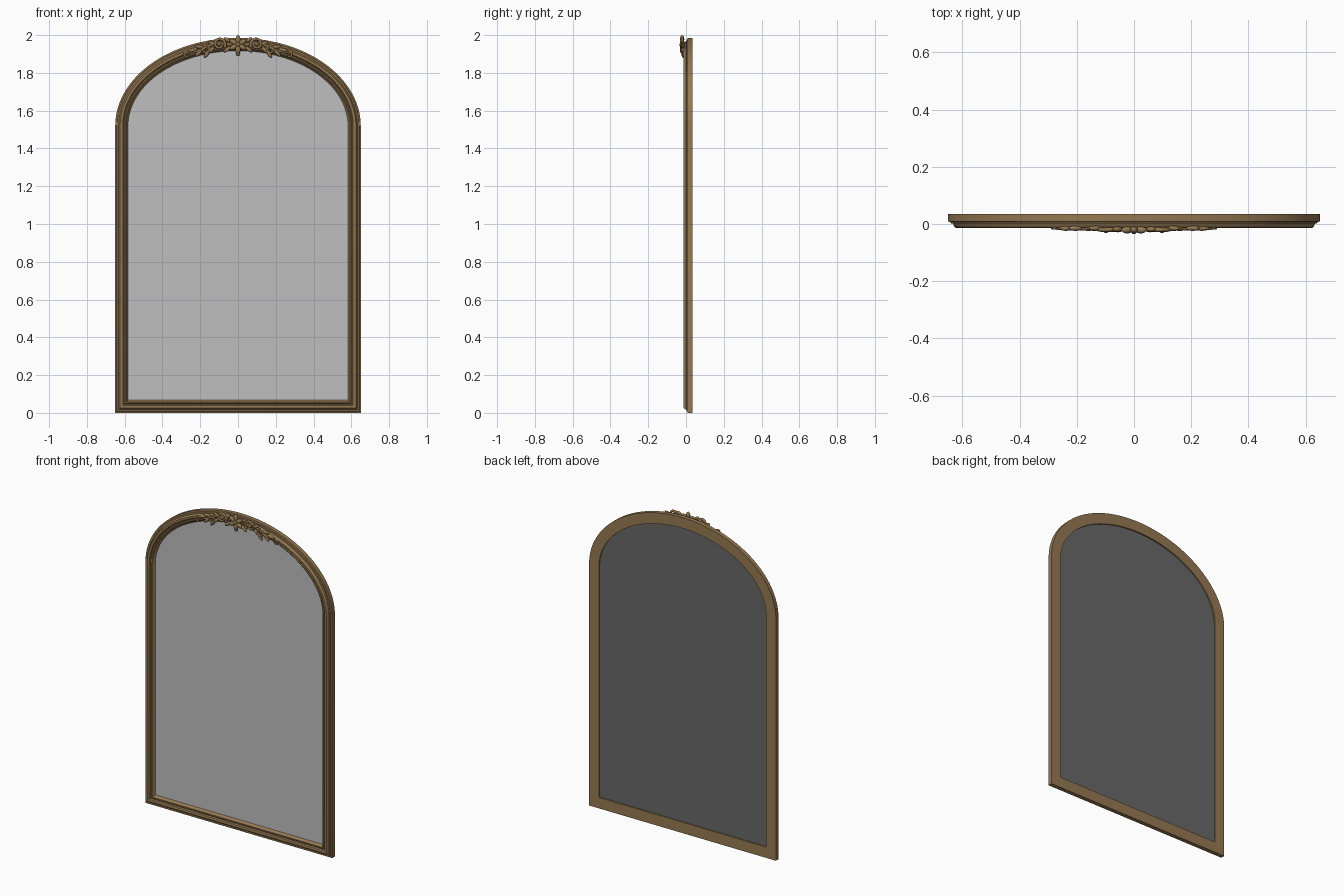
import bpy, bmesh, math

if "Cube" in bpy.data.objects:
    bpy.data.objects.remove(bpy.data.objects["Cube"])


def material(name, rgb):
    m = bpy.data.materials.new(name)
    m.use_nodes = True
    m.diffuse_color = (*rgb, 1)
    m.node_tree.nodes["Principled BSDF"].inputs["Base Color"].default_value = (*rgb, 1)
    return m


GOLD = material("antique gold", (0.30, 0.19, 0.085))
GLASS = material("mirror silver", (0.52, 0.52, 0.52))
BOARD = material("backing grey", (0.14, 0.14, 0.14))

HALF, SPRING, RISE, STEPS = 0.65, 1.52, 0.465, 64


def outline(inset):
    """Arched outline, moved inward by inset, as x and z pairs."""
    w, h = HALF - inset, RISE - inset
    pts = [(-w, inset), (w, inset)]
    for i in range(STEPS + 1):
        a = math.pi * i / STEPS
        pts.append((w * math.cos(a), SPRING + h * math.sin(a)))
    return pts


def finish(obj, mat, angle=35):
    obj.data.materials.append(mat)
    bpy.ops.object.select_all(action="DESELECT")
    obj.select_set(True)
    bpy.context.view_layer.objects.active = obj
    bpy.ops.object.shade_smooth_by_angle(angle=math.radians(angle))
    return obj


def mesh_object(name, bm, mat):
    bmesh.ops.recalc_face_normals(bm, faces=bm.faces)
    me = bpy.data.meshes.new(name)
    bm.to_mesh(me)
    bm.free()
    obj = bpy.data.objects.new(name, me)
    bpy.context.collection.objects.link(obj)
    return finish(obj, mat)


# Moulded frame: a profile of (inset, y) swept round the outline
PROFILE = [(0, .035), (0, .009), (.008, .007), (.010, .002), (.018, .001),
           (.021, -.008), (.026, -.013), (.034, -.014), (.040, -.011),
           (.044, -.003), (.048, -.003), (.052, -.007), (.057, -.006),
           (.060, .001), (.068, .010), (.068, .035)]
bm = bmesh.new()
rings = [[bm.verts.new((x, y, z)) for x, z in outline(d)] for d, y in PROFILE]
for k, ring in enumerate(rings):
    nxt = rings[(k + 1) % len(rings)]
    for i in range(len(ring)):
        j = (i + 1) % len(ring)
        bm.faces.new((ring[i], ring[j], nxt[j], nxt[i]))
mesh_object("frame", bm, GOLD)


# Glass and backing board, fitted inside the frame
def panel(name, y0, y1, mat):
    bm = bmesh.new()
    pts = outline(.066)
    face = bm.faces.new([bm.verts.new((x, y0, z)) for x, z in pts])
    new = bmesh.ops.extrude_face_region(bm, geom=[face])["geom"]
    verts = [v for v in new if isinstance(v, bmesh.types.BMVert)]
    bmesh.ops.translate(bm, verts=verts, vec=(0, y1 - y0, 0))
    mesh_object(name, bm, mat)


panel("mirror_glass", .010, .018, GLASS)
panel("backing_board", .018, .027, BOARD)


# Carved crest helpers
def leaf(name, x, y, z, length, width, depth, angle):
    """Flattened bud; angle turns its long axis in the front plane."""
    bpy.ops.mesh.primitive_uv_sphere_add(segments=16, ring_count=10, location=(x, y, z),
                                         rotation=(0, -angle, 0))
    obj = bpy.context.object
    obj.name = name
    obj.scale = (length, depth, width)
    finish(obj, GOLD, 60)


def stroke(name, pts, y, thick, thin):
    """Tapering carved tendril along x, z points."""
    cu = bpy.data.curves.new(name, "CURVE")
    cu.dimensions = "3D"
    cu.bevel_depth = 1
    cu.bevel_resolution = 2
    cu.use_fill_caps = True
    sp = cu.splines.new("POLY")
    sp.points.add(len(pts) - 1)
    for i, (x, z) in enumerate(pts):
        sp.points[i].co = (x, y, z, 1)
        sp.points[i].radius = thick + (thin - thick) * i / (len(pts) - 1)
    obj = bpy.data.objects.new(name, cu)
    bpy.context.collection.objects.link(obj)
    bpy.ops.object.select_all(action="DESELECT")
    obj.select_set(True)
    bpy.context.view_layer.objects.active = obj
    bpy.ops.object.convert(target="MESH")
    finish(bpy.context.object, GOLD, 60)


def spiral(cx, cz, r0, r1, start, turns, n=28):
    return [(cx + (r0 + (r1 - r0) * t) * math.cos(start + math.tau * turns * t),
             cz + (r0 + (r1 - r0) * t) * math.sin(start + math.tau * turns * t))
            for t in (i / n for i in range(n + 1))]


def rail(x, inset):
    """Height of the arch at x for a given inset."""
    return SPRING + (RISE - inset) * math.sqrt(1 - (x / (HALF - inset)) ** 2)


# Central rosette
for i in range(6):
    a = math.pi / 2 + math.tau * i / 6
    leaf("rosette_petal", .027 * math.cos(a), -.021, 1.95 + .027 * math.sin(a),
         .023, .013, .012, a)
leaf("rosette_heart", 0, -.024, 1.95, .012, .012, .011, 0)
leaf("rosette_drop", 0, -.017, 1.905, .015, .011, .009, math.pi / 2)

# Scrolls and leaves on both sides
for side, s in (("left", 1), ("right", -1)):
    def flip(pts):
        return [(s * x, z) for x, z in pts]

    def side_leaf(part, x, y, z, length, width, depth, angle):
        leaf(f"{side}_{part}", s * x, y, z, length, width, depth, s * angle)

    stroke(f"{side}_main_scroll", flip(spiral(.098, 1.952, .033, .008, math.pi * 1.2, -1.6)),
           -.020, .008, .005)
    leaf(f"{side}_scroll_eye", s * .098, -.022, 1.952, .010, .010, .010, 0)
    stroke(f"{side}_small_scroll", flip(spiral(.172, 1.925, .022, .006, math.pi * .6, 1.5)),
           -.017, .007, .004)
    # long stem following the arch, ending in a curl
    xs = [.06 + .21 * i / 16 for i in range(17)]
    stem = [(x, rail(x, .032) + .012 * math.sin((x - .06) * 30)) for x in xs]
    stroke(f"{side}_stem", flip(stem), -.016, .009, .005)
    stroke(f"{side}_end_curl", flip(spiral(.272, rail(.272, .045), .015, .004, math.pi / 2, -1.3)),
           -.014, .006, .003)
    side_leaf("inner_leaf", .056, -.019, 1.925, .024, .010, .010, -.7)
    side_leaf("upper_leaf", .058, -.018, 1.975, .020, .009, .009, .6)
    for x, inset, turn in ((.135, .018, .35), (.142, .052, -.75), (.165, .068, -1.0),
                           (.205, .022, .1), (.208, .054, -.8), (.238, .030, -.2)):
        side_leaf("acanthus_leaf", x, -.015, rail(x, inset), .024, .010, .009, turn)
